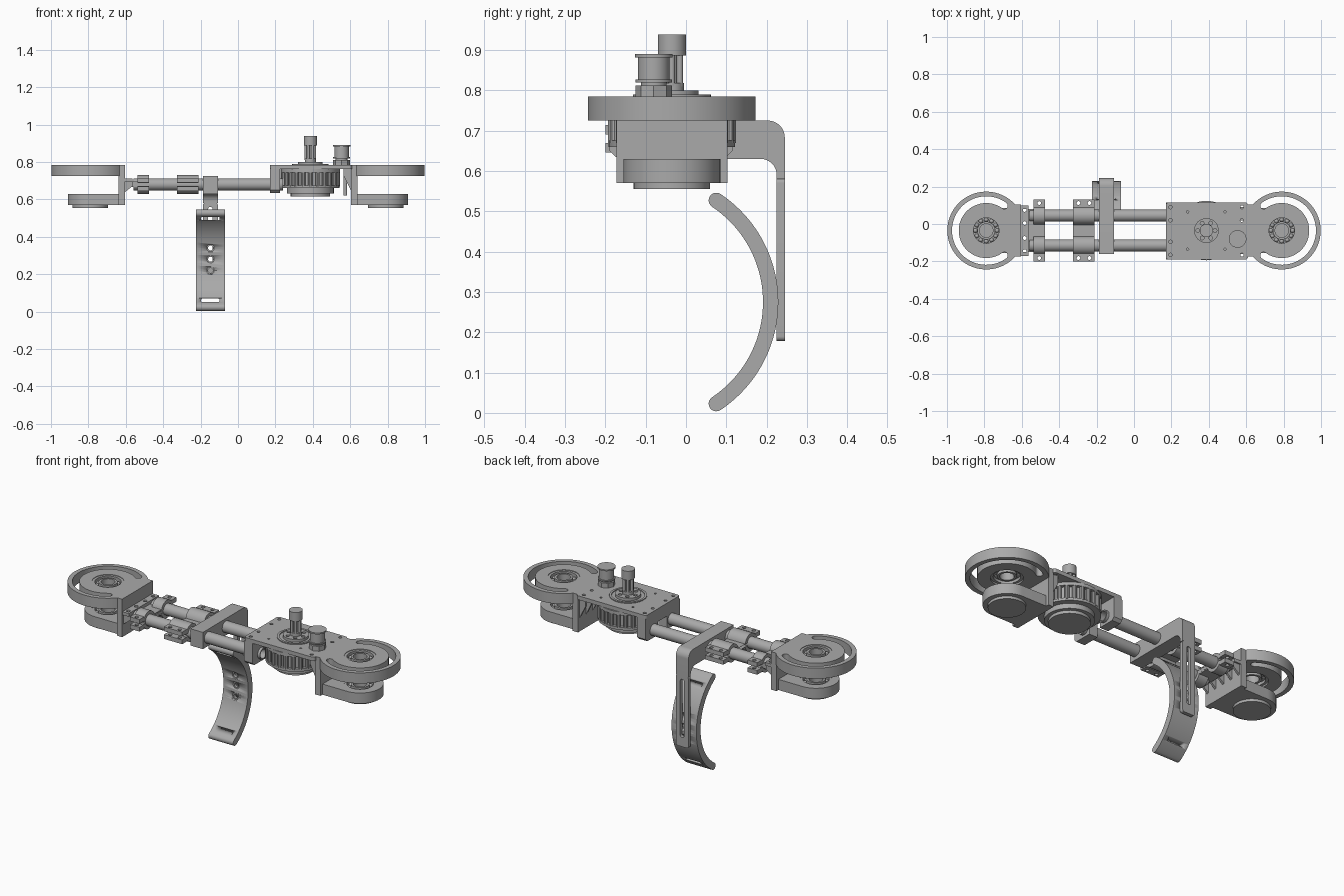
import bpy, bmesh, math
from mathutils import Matrix

cube = bpy.data.objects.get("Cube")
if cube:
    bpy.data.objects.remove(cube)

grey = bpy.data.materials.new("machined grey")
grey.use_nodes = True
GREY = (0.4, 0.4, 0.4, 1)
grey.diffuse_color = GREY
grey.node_tree.nodes["Principled BSDF"].inputs["Base Color"].default_value = GREY

AXES = {
    "z": Matrix.Identity(4),
    "x": Matrix(((0, 0, 1, 0), (1, 0, 0, 0), (0, 1, 0, 0), (0, 0, 0, 1))),
    "y": Matrix(((1, 0, 0, 0), (0, 0, -1, 0), (0, 1, 0, 0), (0, 0, 0, 1))),
}
YC = -0.035              # centre line of the machine
TUBES = (-0.115, 0.045)  # tube centres in y
TZ = 0.68                # tube height


def finish(name, mesh):
    obj = bpy.data.objects.new(name, mesh)
    bpy.context.collection.objects.link(obj)
    mesh.materials.clear()
    mesh.materials.append(grey)
    bpy.ops.object.select_all(action="DESELECT")
    obj.select_set(True)
    bpy.context.view_layer.objects.active = obj
    bpy.ops.object.shade_smooth_by_angle(angle=math.radians(32))
    return obj


def plate(name, loops, lo, hi, axis="z"):
    """Extrude an outline, with any further loops as holes, along an axis."""
    curve = bpy.data.curves.new(name, "CURVE")
    curve.dimensions = "2D"
    curve.fill_mode = "BOTH"
    curve.extrude = (hi - lo) / 2
    for loop in loops:
        spline = curve.splines.new("POLY")
        spline.points.add(len(loop) - 1)
        for point, (a, b) in zip(spline.points, loop):
            point.co = (a, b, 0, 1)
        spline.use_cyclic_u = True
    temp = bpy.data.objects.new("temp", curve)
    bpy.context.collection.objects.link(temp)
    graph = bpy.context.evaluated_depsgraph_get()
    mesh = bpy.data.meshes.new_from_object(temp.evaluated_get(graph))
    bpy.data.objects.remove(temp)
    mid = (lo + hi) / 2
    bm = bmesh.new()
    bm.from_mesh(mesh)
    bmesh.ops.remove_doubles(bm, verts=bm.verts, dist=0.00001)
    shift = Matrix.Translation((0, 0, -mid if axis == "y" else mid))
    bm.transform(AXES[axis] @ shift)
    bmesh.ops.recalc_face_normals(bm, faces=bm.faces)
    bm.to_mesh(mesh)
    bm.free()
    return finish(name, mesh)


def arc(a, b, r, start, end, n=24):
    return [(a + r * math.cos(math.radians(start + (end - start) * i / n)),
             b + r * math.sin(math.radians(start + (end - start) * i / n)))
            for i in range(n + 1)]


def circle(a, b, r, n=40):
    return arc(a, b, r, 0, 360, n)[:-1]


def rect(a0, a1, b0, b1):
    return [(a0, b0), (a1, b0), (a1, b1), (a0, b1)]


def rounded(a0, a1, b0, b1, r):
    return (arc(a1 - r, b1 - r, r, 0, 90, 8) + arc(a0 + r, b1 - r, r, 90, 180, 8)
            + arc(a0 + r, b0 + r, r, 180, 270, 8) + arc(a1 - r, b0 + r, r, 270, 360, 8))


def balls(name, x, y, z, ring, r, count):
    bm = bmesh.new()
    for i in range(count):
        t = math.tau * i / count
        spot = Matrix.Translation((x + ring * math.cos(t), y + ring * math.sin(t), z))
        bmesh.ops.create_uvsphere(bm, u_segments=12, v_segments=8, radius=r, matrix=spot)
    mesh = bpy.data.meshes.new(name)
    bm.to_mesh(mesh)
    bm.free()
    finish(name, mesh)


def bearing(name, x, z0, z1):
    plate(name + "_outer_race", [circle(x, YC, 0.082), circle(x, YC, 0.068)], z0, z1)
    plate(name + "_inner_race", [circle(x, YC, 0.048), circle(x, YC, 0.036)], z0, z1)
    plate(name + "_cage", [circle(x, YC, 0.07), circle(x, YC, 0.046)], z0 + 0.015, z0 + 0.022)
    balls(name + "_balls", x, YC, (z0 + z1) / 2, 0.058, 0.012, 12)


# End wheels: guarded upper plate, upright and lower arm, mirrored
for side, s in (("right", -1), ("left", 1)):
    def end(points):
        return [(s * (0.79 - u), YC + v) for u, v in points]
    wx = s * 0.79
    guard = arc(0, 0, 0.208, 40.5, 319.5, 72) + [(0.185, -0.135), (0.185, 0.135)]
    slot = (arc(0, 0, 0.183, 54, 306, 60) + arc(0.097, -0.133, 0.018, 306, 486, 8)[1:-1]
            + arc(0, 0, 0.147, 306, 54, 60) + arc(0.097, 0.133, 0.018, 234, 414, 8)[1:-1])
    plate(side + "_wheel_guard", [end(guard), end(slot), circle(wx, YC, 0.082)], 0.725, 0.785)
    bearing(side + "_upper_bearing", wx, 0.735, 0.782)
    arm = arc(0, 0, 0.12, 90, 270, 40) + [(0.18, -0.12), (0.18, 0.12)]
    plate(side + "_lower_arm", [end(arm), circle(wx, YC, 0.082)], 0.57, 0.63)
    bearing(side + "_lower_bearing", wx, 0.58, 0.627)
    plate(side + "_bottom_cap", [circle(wx, YC, 0.095)], 0.555, 0.575)
    x0, x1 = sorted((s * 0.605, s * 0.638))
    plate(side + "_upright", [rect(YC - 0.138, YC + 0.138, 0.57, 0.785)], x0, x1, "x")
    top = 0.765 if s > 0 else 0.71
    for i in range(5):
        y = YC - 0.12 + 0.06 * i
        tri = [(s * 0.61, 0.635), (s * 0.61, top), (s * 0.565, top), (s * 0.565, top - 0.04)]
        plate(side + "_gusset", [tri], y - 0.006, y + 0.006, "y")

# Connector between right end and tubes
holes = [circle(-0.585, YC + d, 0.01, 16) for d in (-0.11, -0.04, 0.04, 0.11)]
plate("connector_flange", [rect(-0.61, -0.565, -0.17, 0.1)] + holes, 0.695, 0.713)
plate("connector_plate", [rect(-0.575, -0.478, -0.15, 0.08)], 0.665, 0.695)

# Twin tubes
for y in TUBES:
    plate("main_tube", [circle(y, TZ, 0.032), circle(y, TZ, 0.026)], -0.56, 0.24, "x")

# Split clamps around both tubes, with bolt tabs
for name, x0, x1 in (("end_clamp", -0.537, -0.477), ("middle_clamp", -0.325, -0.21)):
    for up in (1, -1):
        shell = [(-0.165, 0.008)]
        for y in TUBES:
            shell += arc(y, 0, 0.05, 170, 10, 16)
        shell += [(0.095, 0.008)]
        for y in reversed(TUBES):
            shell += arc(y, 0, 0.032, 14, 166, 16)
        plate(name + "_half", [[(y, TZ + up * z) for y, z in shell]], x0, x1, "x")
        z0, z1 = sorted((TZ + up * 0.01, TZ + up * 0.034))
        for y0, y1 in ((-0.2, -0.158), (0.088, 0.13)):
            mid = y0 + 0.018 if y0 < 0 else y1 - 0.018
            xs = [x0 + 0.028, x1 - 0.028] if x1 - x0 > 0.1 else [(x0 + x1) / 2]
            bolts = [circle(x, mid, 0.01, 16) for x in xs]
            plate(name + "_tab", [rect(x0, x1, y0, y1)] + bolts, z0, z1)

# Hanging arm
elbow = ([(-0.16, 0.63), (-0.16, 0.725)] + arc(0.203, 0.683, 0.042, 90, 0, 12)
         + [(0.245, 0.58), (0.225, 0.58)] + arc(0.185, 0.59, 0.04, 0, 90, 12))
plate("hanger_arm", [elbow], -0.187, -0.108, "x")
plate("hanger_strip", [rounded(-0.187, -0.108, 0.178, 0.582, 0.012),
                       rounded(-0.16, -0.135, 0.23, 0.56, 0.012)], -0.245, -0.225, "y") \
    .location.y = 0
strip = bpy.data.objects["hanger_strip"]
if sum(v.co.y for v in strip.data.vertices) < 0:
    strip.data.transform(Matrix.Translation((0, 0.47, 0)))

# Curved body pad with strap slots and adjustment holes
py, pz, end_a = -0.093, 0.275, 56.3
cy, cz = 0.303 * math.cos(math.radians(end_a)), 0.303 * math.sin(math.radians(end_a))
pad_outline = (arc(py, pz, 0.322, -end_a, end_a, 40)
               + arc(py + cy, pz + cz, 0.019, end_a, end_a + 180, 10)[1:-1]
               + arc(py, pz, 0.284, end_a, -end_a, 40)
               + arc(py + cy, pz - cz, 0.019, 180 - end_a, 360 - end_a, 10)[1:-1])
pad = plate("curved_pad", [pad_outline], -0.225, -0.07, "x")
cuts = [rounded(-0.197, -0.098, z - 0.009, z + 0.009, 0.007) for z in (0.06, 0.498)]
cuts += [circle(-0.147, z, 0.02, 24) for z in (0.22, 0.28, 0.34)]
cutter = plate("pad_cutter", cuts, -0.5, 0.5, "y")
cutter.hide_render = True
mod = pad.modifiers.new("cut", "BOOLEAN")
mod.operation, mod.object, mod.solver = "DIFFERENCE", cutter, "EXACT"
bpy.context.view_layer.objects.active = pad
bpy.ops.object.modifier_apply(modifier="cut")
bpy.data.objects.remove(cutter)
for z in (0.22, 0.28, 0.34):
    y = py + math.sqrt(0.284 ** 2 - (z - pz) ** 2)
    ring = plate("pad_eyelet", [circle(-0.147, z, 0.021, 24), circle(-0.147, z, 0.013, 24)],
                 -0.008, 0.008, "y")
    ring.location.y = y + 0.012

# Motor deck and tube socket block
MX = 0.387
deck_holes = [circle(x, YC + d, 0.009, 16) for x in (0.195, 0.577) for d in (-0.13, -0.06, 0.055, 0.125)]
deck_holes += [circle(MX + x, YC + y, 0.006, 12) for x in (-0.1, 0.1) for y in (-0.1, 0.1)]
plate("motor_deck", [rounded(0.17, 0.61, -0.19, 0.115, 0.015)] + deck_holes, 0.763, 0.785)
block = [(-0.19, 0.765), (-0.19, 0.65), (-0.175, 0.635), (-0.075, 0.635), (-0.075, 0.71),
         (0.005, 0.71), (0.005, 0.635), (0.1, 0.635), (0.115, 0.65), (0.115, 0.765)]
plate("tube_socket", [block] + [circle(y, TZ, 0.032) for y in TUBES], 0.172, 0.225, "x")

# Finned motor
for name, r, z0, z1 in (("motor_top_rim", 0.159, 0.745, 0.763), ("motor_core", 0.14, 0.66, 0.75),
                        ("motor_lower_rim", 0.157, 0.66, 0.675), ("motor_bell", 0.125, 0.632, 0.66),
                        ("motor_cap", 0.105, 0.615, 0.632)):
    plate(name, [circle(MX, YC, r, 48)], z0, z1)
for i in range(24):
    t = math.tau * i / 24
    plate("motor_fin", [circle(MX + 0.147 * math.cos(t), YC + 0.147 * math.sin(t), 0.012, 10)],
          0.67, 0.75)

# Hub and raised spindle on the deck
plate("hub_flange", [circle(MX, YC, 0.097), circle(MX, YC, 0.085)], 0.785, 0.79)
hub_holes = [circle(MX + 0.046 * math.cos(i * math.tau / 6), YC + 0.046 * math.sin(i * math.tau / 6), 0.01, 16)
             for i in range(6)]
plate("hub_disc", [circle(MX, YC, 0.066)] + hub_holes, 0.785, 0.8)
plate("spindle_base", [circle(MX, YC, 0.03)], 0.8, 0.818)
plate("spindle_core", [circle(MX, YC, 0.014)], 0.8, 0.89)
for i in range(6):
    t = math.tau * i / 6
    plate("spindle_post", [circle(MX + 0.023 * math.cos(t), YC + 0.023 * math.sin(t), 0.008, 12)], 0.81, 0.89)
plate("spindle_knob", [circle(MX, YC, 0.035)], 0.887, 0.938)

# Small side pulley
PX, PY = 0.554, -0.08
for name, r, z0, z1, n in (("pulley_nut", 0.045, 0.785, 0.812, 8), ("pulley_neck", 0.032, 0.812, 0.825, 32),
                           ("pulley_lower_lip", 0.045, 0.82, 0.827, 32), ("pulley_barrel", 0.039, 0.827, 0.882, 32),
                           ("pulley_upper_lip", 0.047, 0.882, 0.89, 32), ("pulley_pin", 0.01, 0.62, 0.77, 16)):
    plate(name, [circle(PX + (0.02 if n == 16 else 0), PY, r, n)], z0, z1)
